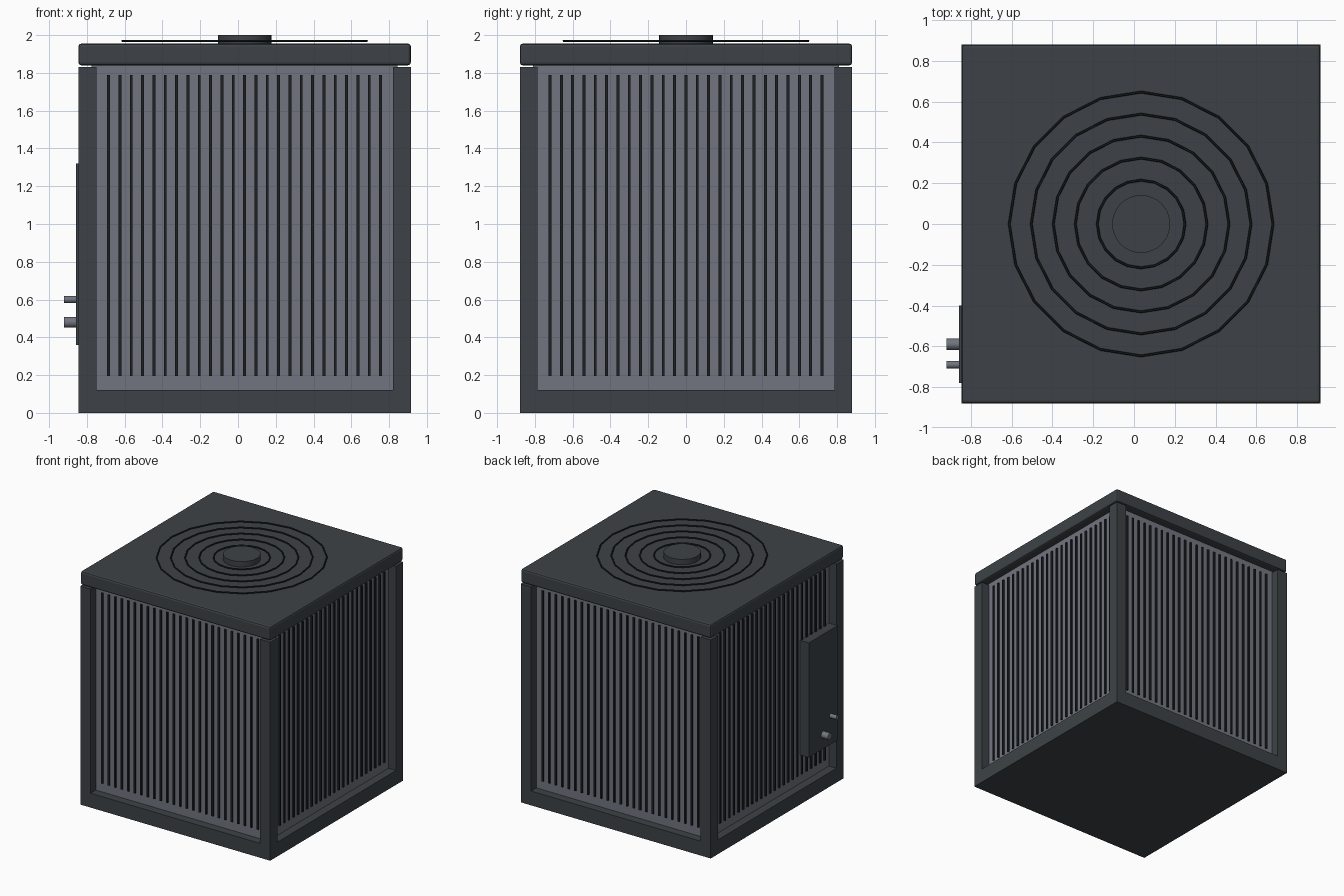
import bpy
from math import pi
from mathutils import Matrix, Vector

old = bpy.data.objects.get("Cube")
if old:
    bpy.data.objects.remove(old, do_unlink=True)

CX = 0.035      # body centre
HALF = 0.88     # body half width
POST = 0.095    # corner post width
CORE = 0.81     # half width of the recessed core


def material(name, rgb):
    m = bpy.data.materials.new(name)
    m.use_nodes = True
    color = (*rgb, 1)
    m.diffuse_color = color
    m.node_tree.nodes["Principled BSDF"].inputs["Base Color"].default_value = color
    return m


casing = material("charcoal casing", (0.047, 0.055, 0.063))
coil = material("grey coil", (0.165, 0.178, 0.212))
black = material("near black", (0.012, 0.015, 0.018))


def finish(name, mat):
    ob = bpy.context.object
    ob.name = name
    ob.data.materials.append(mat)
    return ob


def box(name, lo, hi, mat, bevel=0):
    lo, hi = Vector(lo), Vector(hi)
    bpy.ops.mesh.primitive_cube_add(size=1)
    ob = finish(name, mat)
    ob.data.transform(Matrix.Translation((lo + hi) / 2) @ Matrix.Diagonal((*(hi - lo), 1)))
    if bevel:
        mod = ob.modifiers.new("Bevel", "BEVEL")
        mod.width = bevel
        mod.segments = 2
    return ob


def cylinder(name, radius, depth, center, mat, rotation=(0, 0, 0)):
    bpy.ops.mesh.primitive_cylinder_add(vertices=32, radius=radius, depth=depth,
                                        location=center, rotation=rotation)
    ob = finish(name, mat)
    bpy.ops.object.shade_smooth_by_angle()
    return ob


# Base tray and corner posts
box("base_tray", (CX - HALF, -HALF, 0), (CX + HALF, HALF, 0.12), casing)
for sx in (-1, 1):
    for sy in (-1, 1):
        x, y = CX + sx * HALF, sy * HALF
        xs = sorted((x, x - sx * POST))
        ys = sorted((y, y - sy * POST))
        box("corner_post", (xs[0], ys[0], 0.12), (xs[1], ys[1], 1.83), casing)

# Recessed coil block
box("coil_block", (CX - CORE, -CORE, 0.12), (CX + CORE, CORE, 1.842), coil)

# Vertical fins on all four sides
for side in range(4):
    turn = Matrix.Translation((CX, 0, 0)) @ Matrix.Rotation(side * pi / 2, 4, "Z")
    for i in range(25):
        u = (i - 12) * 0.06
        fin = box("fin", (u - 0.0075, -CORE - 0.012, 0.195),
                  (u + 0.0075, -CORE + 0.01, 1.79), black)
        fin.data.transform(turn)

# Lid, fan guard rings and hub
box("lid", (CX - HALF, -HALF, 1.84), (CX + HALF, HALF, 1.955), casing, 0.015)
for i in range(5):
    bpy.ops.mesh.primitive_torus_add(major_segments=20, minor_segments=6,
                                     major_radius=0.215 + i * 0.108,
                                     minor_radius=0.006, location=(CX, 0, 1.97))
    finish("guard_ring", black)
cylinder("fan_hub", 0.142, 0.045, (CX, 0, 1.9775), casing)

# Service panel with two pipe stubs on the right side
box("service_panel", (-0.858, -0.78, 0.36), (-0.77, -0.40, 1.32), casing)
for name, r, y, z in (("large_pipe", 0.028, -0.59, 0.48), ("small_pipe", 0.018, -0.69, 0.60)):
    cylinder(name, r, 0.08, (-0.88, y, z), coil, (0, pi / 2, 0))
